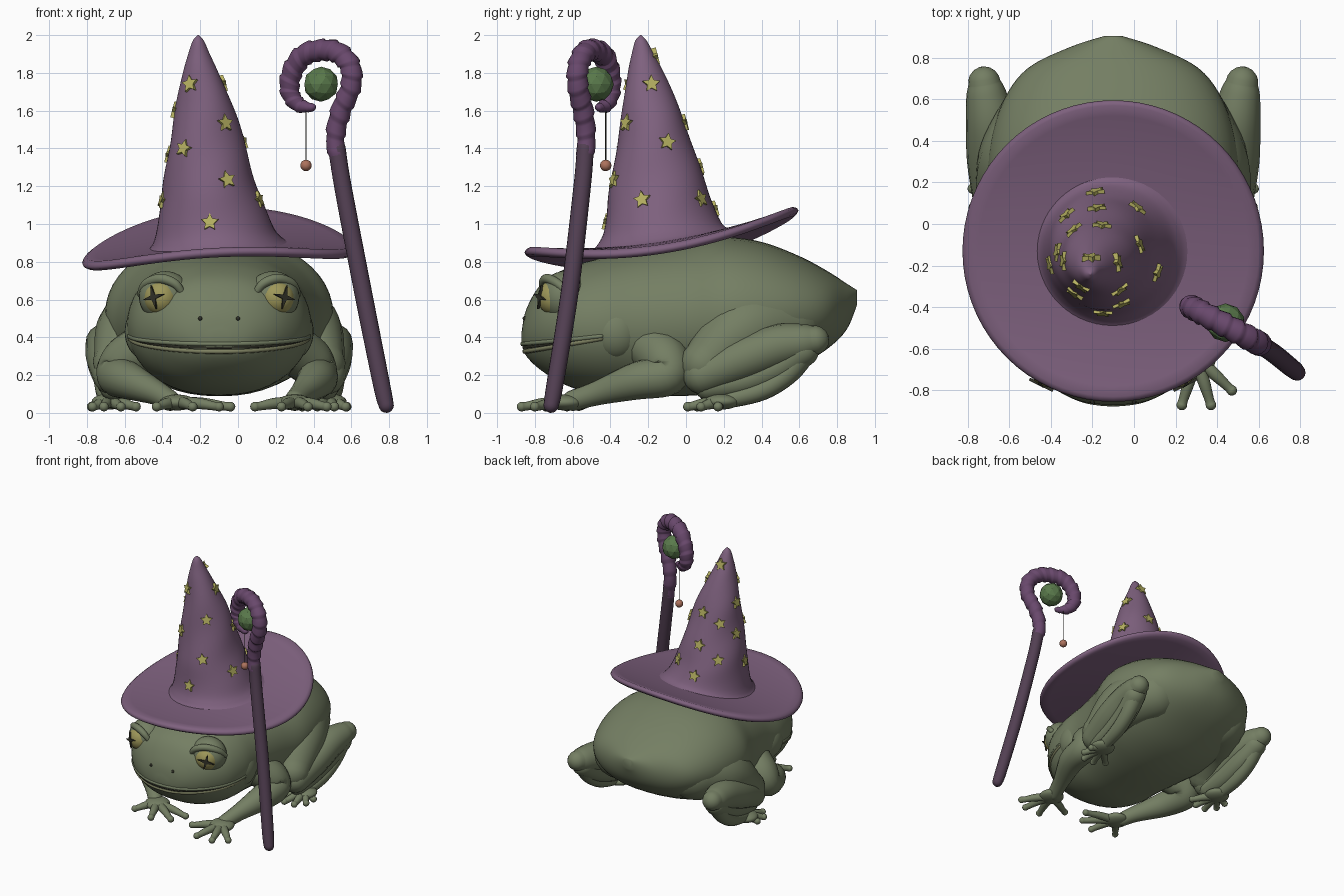
import bpy, bmesh, math
from math import sin, cos, pi, radians
from mathutils import Vector, Matrix
from mathutils.bvhtree import BVHTree

if "Cube" in bpy.data.objects:
    bpy.data.objects.remove(bpy.data.objects["Cube"])

CX = -0.1  # frog's own centre line
COLORS = {"skin": (.175, .21, .125), "lip": (.21, .22, .12), "gold": (.34, .31, .10), "dark": (.03, .03, .02),
          "felt": (.21, .12, .21), "star": (.47, .44, .12), "wood": (.085, .05, .085), "wrap": (.14, .065, .15),
          "orb": (.10, .19, .07), "bead": (.42, .17, .11)}
MATS = {}
for key, rgb in COLORS.items():
    MATS[key] = bpy.data.materials.new(key)
    MATS[key].diffuse_color = (*rgb, 1)

def finish(name, bm, m, smooth=True):
    bmesh.ops.recalc_face_normals(bm, faces=bm.faces)
    me = bpy.data.meshes.new(name)
    for f in bm.faces:
        f.smooth = smooth
    bm.to_mesh(me)
    bm.free()
    me.materials.append(MATS[m])
    ob = bpy.data.objects.new(name, me)
    bpy.context.collection.objects.link(ob)
    return ob

def spline(pts, n):
    """Catmull-Rom through tuples of any length."""
    out = []
    for i in range(len(pts) - 1):
        p = [pts[max(0, min(len(pts) - 1, i + k))] for k in (-1, 0, 1, 2)]
        for t in [j / n for j in range(n)]:
            out.append(tuple(.5 * (2 * b + (c - a) * t + (2 * a - 5 * b + 4 * c - d) * t * t
                                   + (3 * b - a - 3 * c + d) * t ** 3) for a, b, c, d in zip(*p)))
    return out + [tuple(pts[-1])]

def skin(name, rings, m):
    """Closed surface through rings of equal point count."""
    bm = bmesh.new()
    vs = [[bm.verts.new(p) for p in r] for r in rings]
    n = len(vs[0])
    for a, b in zip(vs, vs[1:]):
        for i in range(n):
            bm.faces.new((a[i], a[(i + 1) % n], b[(i + 1) % n], b[i]))
    bm.faces.new(vs[0])
    bm.faces.new(vs[-1][::-1])
    return finish(name, bm, m)

def tube(name, pts, m, n=6, sides=16, ridge=None, skew=0):
    """Round-ended tube through (x, y, z, radius)."""
    s = spline(pts, n)
    P = [Vector(q[:3]) for q in s]
    R = [q[3] * (ridge(i) if ridge else 1) for i, q in enumerate(s)]
    T = [(P[min(i + 1, len(P) - 1)] - P[max(i - 1, 0)]).normalized() for i in range(len(P))]
    ends = (.98, .85, .6, .3)
    st = [(P[0] - T[0] * R[0] * e, T[0], R[0] * math.sqrt(1 - e * e)) for e in ends]
    st += list(zip(P, T, R))
    st += [(P[-1] + T[-1] * R[-1] * e, T[-1], R[-1] * math.sqrt(1 - e * e)) for e in ends[::-1]]
    u = st[0][1].orthogonal().normalized()
    rings = []
    for p, t, r in st:
        u = (u - t * u.dot(t)).normalized()
        v = t.cross(u)
        rings.append([p + (u * cos(a) + v * sin(a) + t * skew * sin(a)) * r
                      for a in [2 * pi * k / sides for k in range(sides)]])
    return skin(name, rings, m)

def ball(name, c, r, m):
    r = r if isinstance(r, tuple) else (r, r, r)
    bm = bmesh.new()
    bmesh.ops.create_uvsphere(bm, u_segments=28, v_segments=18, radius=1,
                              matrix=Matrix.Translation(c) @ Matrix.Diagonal((*r, 1)))
    return finish(name, bm, m)

def star(name, c, normal, n, r1, r2, depth, m, spin=0):
    bm = bmesh.new()
    M = Matrix.Translation(c) @ Vector(normal).to_track_quat('Z', 'Y').to_matrix().to_4x4()
    pts = [((r1, r2)[k % 2], k * pi / n + spin) for k in range(2 * n)]
    lo, hi = [[bm.verts.new(M @ Vector((r * sin(a), r * cos(a), z))) for r, a in pts] for z in (-depth, depth)]
    bm.faces.new(lo[::-1])
    bm.faces.new(hi)
    for k in range(2 * n):
        j = (k + 1) % (2 * n)
        bm.faces.new((lo[k], lo[j], hi[j], hi[k]))
    return finish(name, bm, m, False)

# body and head: sections of (y, bottom, top, half width)
secs = [(-.87, .37, .43, .05), (-.845, .30, .55, .18), (-.76, .22, .69, .33), (-.62, .14, .77, .44),
        (-.45, .10, .82, .485), (-.25, .09, .86, .49), (0, .09, .90, .54), (.2, .11, .93, .60), (.4, .16, .905, .59),
        (.6, .25, .83, .525), (.75, .34, .75, .41), (.85, .44, .685, .21), (.905, .57, .65, .04)]
angles = [2 * pi * k / 48 for k in range(48)]
body = skin("body", [[(CX + w * math.copysign(abs(cos(a)) ** .88, cos(a)), y, (b + t) / 2 + (t - b) / 2 * sin(a))
                      for a in angles] for y, b, t, w in spline(secs, 5)], "skin")
bm = bmesh.new()
bm.from_mesh(body.data)
tree = BVHTree.FromBMesh(bm)
bm.free()

# mouth line and lips follow the head surface
for name, dz, r, m in (("mouth_line", 0, .007, "dark"), ("upper_lip", .02, .013, "skin"), ("lower_lip", -.02, .013, "lip")):
    path = []
    for a in range(-90, 91, 10):
        o = Vector((CX, -.45, .345 + dz * cos(radians(a * .8)) + .055 * (a / 90) ** 2))
        hit = tree.ray_cast(o, Vector((sin(radians(a)), -cos(radians(a)), 0)))[0]
        path.append((*(hit + (o - hit) * .01), r))
    tube(name, path, m, 3, 8)

def limb(name, s, pts):
    return tube(name, [(CX + s * x, y, z, r) for x, y, z, r in pts], "skin")

def hand(name, s, palm, tips, r=.027):
    x, y, z = palm
    ball(name + "_palm", (CX + s * x, y, z), (.095, .095, .042), "skin")
    for i, (tx, ty) in enumerate(tips):
        limb(f"{name}_digit_{i}", s, [(x, y, z, r * 1.2), ((x + tx) / 2, (y + ty) / 2, .05, r * 1.1),
                                      (x * .12 + tx * .88, y * .12 + ty * .88, .036, r * .85), (tx, ty, .033, r * .95)])

for s, side in ((1, "right"), (-1, "left")):
    # eye, lid and pupil cross
    ball(side + "_eye_socket", (CX + s * .285, -.645, .615), (.14, .125, .135), "skin")
    eye = Vector((CX + s * .305, -.69, .61))
    look = Vector((s * .45, -.9, .03)).normalized()
    ball(side + "_eye", eye, .096, "gold")
    star(side + "_pupil", eye + look * .093, look, 4, .065, .017, .007, "dark", .25 * s)
    limb(side + "_eye_lid", s, [(.195, -.745, .635, .018), (.235, -.755, .685, .024), (.31, -.735, .71, .026),
                                (.385, -.68, .685, .024), (.415, -.62, .63, .02)])
    hit = tree.ray_cast(Vector((CX + s * .1, -2, .5)), Vector((0, 1, 0)))[0]
    ball(side + "_nostril", hit, .011, "dark")
    ball(side + "_cheek", (CX + s * .385, -.37, .43), (.115, .14, .15), "skin")
    # hind leg: thigh forward, thick shank back, foot forward underneath
    limb(side + "_thigh", s, [(.33, .52, .48, .21), (.45, .3, .43, .205), (.54, .10, .26, .13)])
    limb(side + "_shank", s, [(.565, .09, .20, .105), (.585, .3, .285, .118), (.59, .48, .35, .118),
                              (.61, .62, .375, .098), (.62, .68, .385, .078)])
    limb(side + "_calf", s, [(.56, .12, .14, .075), (.57, .3, .17, .08), (.585, .48, .24, .085), (.61, .62, .33, .085)])
    limb(side + "_hind_foot", s, [(.61, .64, .36, .075), (.61, .55, .22, .06), (.60, .40, .12, .055),
                                  (.585, .2, .065, .045)])
    hand(side + "_hind_toes", s, (.58, .19, .06), [(.44, .06), (.52, .01), (.61, .01), (.67, .08), (.675, .17)])

# front arms: right one reaches forward, left one folds inward
limb("right_arm", 1, [(.36, -.2, .36, .13), (.47, -.11, .28, .13), (.52, -.10, .2, .11), (.51, -.26, .17, .10),
                      (.44, -.47, .105, .065), (.40, -.6, .065, .055)])
hand("right_hand", 1, (.40, -.64, .055), [(.19, -.73), (.33, -.87), (.47, -.87), (.57, -.80)])
limb("left_arm", -1, [(.36, -.2, .36, .13), (.49, -.14, .28, .13), (.54, -.15, .2, .11), (.48, -.31, .17, .10),
                      (.33, -.49, .105, .065), (.26, -.57, .065, .055)])
hand("left_hand", -1, (.22, -.60, .055), [(-.06, -.63), (.0, -.74), (.14, -.80), (.33, -.74)])

# hat brim: saddle-shaped disc with a rounded rim
def brim_z(x, y):
    u, v = (x + .1) / .72, (y + .13) / .72
    return .89 + .035 * u + .11 * v - .06 * u * u + .07 * v * v

def brim_ring(r, dz):
    pts = [(CX + r * cos(2 * pi * k / 72), -.13 + r * sin(2 * pi * k / 72)) for k in range(72)]
    return [(x, y, brim_z(x, y) + dz) for x, y in pts]

skin("hat_brim", [brim_ring(r, d) for r, d in
                  [(.02, -.02), (.2, -.02), (.4, -.02), (.55, -.02), (.65, -.022), (.70, -.025), (.718, -.014), (.725, 0),
                   (.718, .014), (.70, .025), (.65, .022), (.55, .018), (.4, .015), (.2, .015), (.02, .015)]], "felt")

# hat crown: leaning, softly creased cone of (x, y, z, radius)
crown = spline([(-.10, -.13, .895, .375), (-.11, -.13, .925, .338), (-.125, -.13, 1.0, .302), (-.15, -.145, 1.2, .253),
                (-.16, -.165, 1.4, .203), (-.175, -.183, 1.6, .157), (-.198, -.213, 1.8, .095),
                (-.207, -.228, 1.9, .058), (-.21, -.238, 1.97, .03), (-.21, -.24, 2.0, .003)], 6)

def crown_pt(c, a):
    x, y, z, r = c
    r *= 1 + (.016 * sin(2 * a + 9 * z) + .012 * sin(3 * a - 16 * z)) * min(1, (z - .88) * 4)
    x, y = x + r * cos(a), y + r * sin(a)
    return Vector((x, y, z + (brim_z(x, y) - .89) * max(0, min(1, (1.15 - z) / .25))))

skin("hat_crown", [[crown_pt(c, 2 * pi * k / 56) for k in range(56)] for c in crown], "felt")

# stars on the crown: (angle, height)
for i, (a, z) in enumerate([(-123, 1.74), (-54, 1.52), (-127, 1.39), (-68, 1.25), (-94, 1.04), (-168, 1.14), (-20, 1.14),
                            (10, 1.74), (20, 1.43), (54, 1.12), (85, 1.54), (95, 1.29), (92, 1.88), (178, 1.59),
                            (172, 1.35), (132, 1.47), (133, 1.2), (100, 1.05)]):
    c, a = min(crown, key=lambda q: abs(q[2] - z)), radians(a)
    star(f"hat_star_{i}", crown_pt(c, a), (cos(a), sin(a), .25), 5, .048, .024, .013, "star", .2 * (i % 3 - 1))

# staff: straight shaft, then a wrapped hook
def on_staff(x, z, r):
    return (x, -.59 + (.63 - x) * (.54 if x < .63 else .8), z, r)

tube("staff_shaft", [on_staff(.785, .04, .04), on_staff(.76, .15, .045), on_staff(.66, .65, .047),
                     on_staff(.555, 1.2, .046), on_staff(.525, 1.4, .045)], "wood")
hook = [(.54, 1.28, .042), (.515, 1.45, .05), (.545, 1.6, .055), (.595, 1.72, .055), (.595, 1.83, .057), (.53, 1.905, .058),
        (.44, 1.92, .058), (.345, 1.89, .058), (.285, 1.80, .056), (.275, 1.70, .052), (.32, 1.63, .04), (.39, 1.615, .022)]
tube("staff_hook", [on_staff(*h) for h in hook], "wrap", 10, 16, lambda i: 1.07 - .2 * (i % 6) / 6, .3)

# orb in the hook, with a bead hanging from its end
bm = bmesh.new()
bmesh.ops.create_icosphere(bm, subdivisions=2, radius=.093, matrix=Matrix.Translation((.44, -.475, 1.74)))
finish("orb", bm, "orb", False)
tube("string", [(.36, -.425, 1.63, .003), (.36, -.425, 1.32, .003)], "dark", 1, 8)
ball("bead", (.36, -.425, 1.31), .03, "bead")

for m in bpy.data.materials:
    if m.users and not m.is_grease_pencil:
        m.use_nodes = True
        m.node_tree.nodes["Principled BSDF"].inputs["Base Color"].default_value = m.diffuse_color
